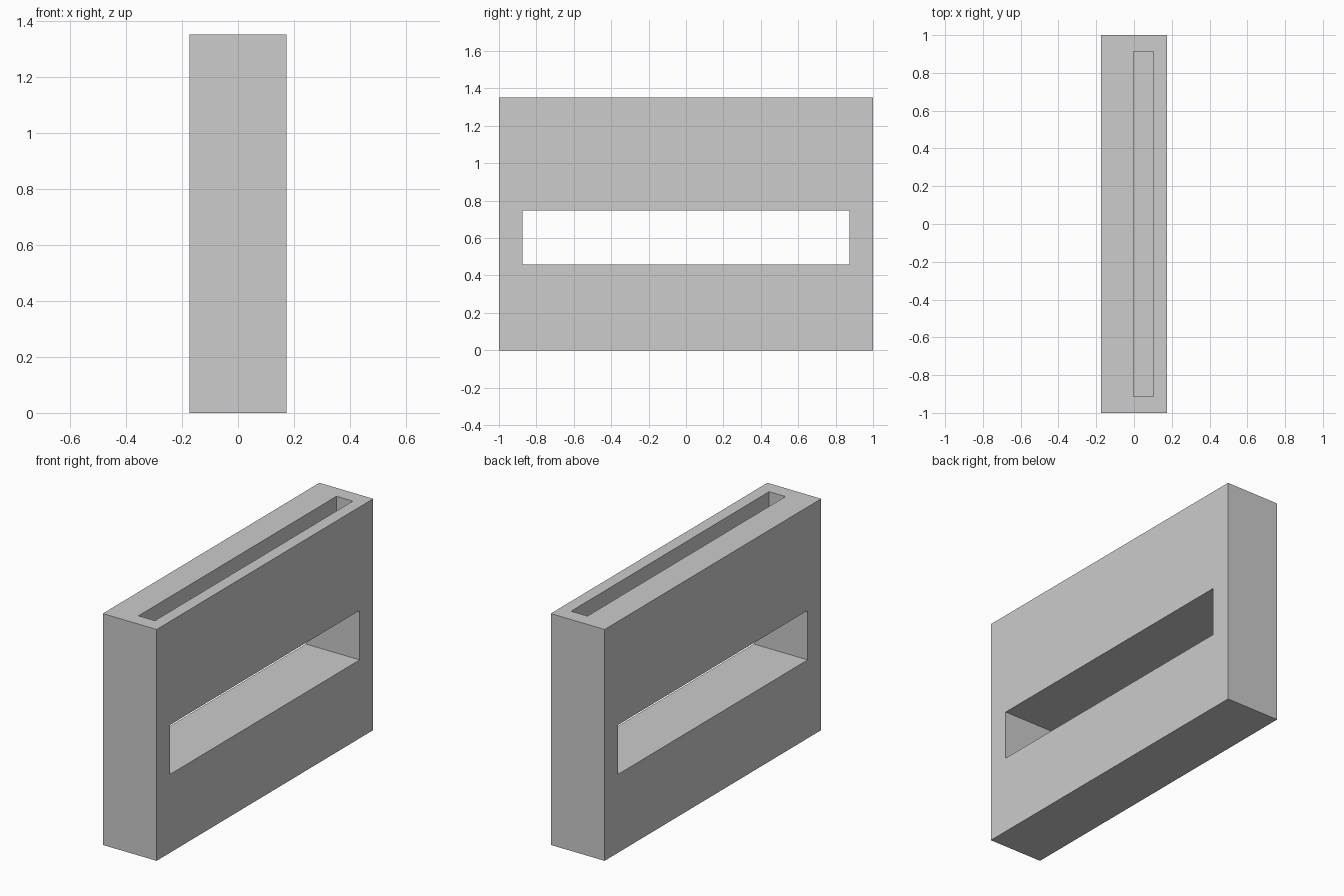
import bpy

default = bpy.data.objects.get("Cube")
if default:
    bpy.data.objects.remove(default, do_unlink=True)

grey = bpy.data.materials.new("light_grey")
grey.use_nodes = True
colour = (0.604, 0.604, 0.604, 1)
grey.diffuse_color = colour
grey.node_tree.nodes["Principled BSDF"].inputs["Base Color"].default_value = colour


def box(name, low, high):
    """Axis-aligned box between two corners."""
    centre = [(a + b) / 2 for a, b in zip(low, high)]
    bpy.ops.mesh.primitive_cube_add(size=1, location=centre)
    ob = bpy.context.object
    ob.name = name
    ob.scale = [b - a for a, b in zip(low, high)]
    bpy.ops.object.transform_apply(location=True, rotation=False, scale=True)
    ob.data.materials.append(grey)
    return ob


# Upright slab
height = 1.352
block = box("block", (-0.174, -1, 0), (0.174, 1, height))

# Window right through the slab, and a blind slot in the top
cutters = [
    box("window_cutter", (-0.5, -0.875, 0.458), (0.5, 0.875, 0.747)),
    box("slot_cutter", (-0.003, -0.914, 0.85), (0.103, 0.914, height + 0.2)),
]
for cutter in cutters:
    cut = block.modifiers.new(cutter.name, "BOOLEAN")
    cut.operation = "DIFFERENCE"
    cut.solver = "EXACT"
    cut.object = cutter

# Apply the cuts, then drop the cutters
bpy.ops.object.select_all(action="DESELECT")
block.select_set(True)
bpy.context.view_layer.objects.active = block
for cutter in cutters:
    bpy.ops.object.modifier_apply(modifier=cutter.name)
    bpy.data.objects.remove(cutter, do_unlink=True)
